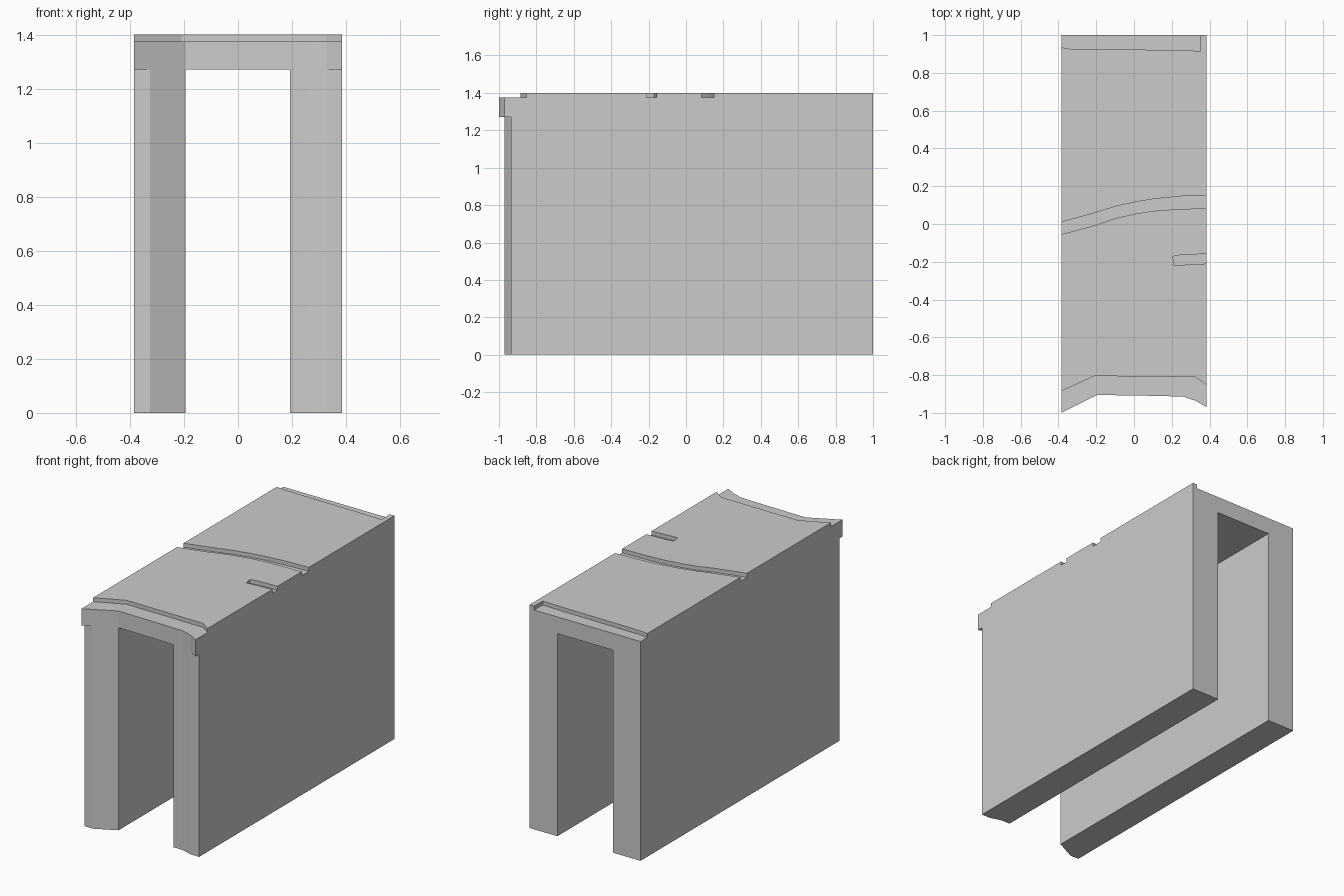
import bpy, bmesh

if "Cube" in bpy.data.objects:
    bpy.data.objects.remove(bpy.data.objects["Cube"])

W = 0.385        # half width
TOP = 1.4        # overall height
FLOOR = 1.375    # floor of the shallow recesses


def prism(name, outline, z0, z1):
    """Vertical prism from a plan outline."""
    bm = bmesh.new()
    face = bm.faces.new([bm.verts.new((x, y, z0)) for x, y in outline])
    ext = bmesh.ops.extrude_face_region(bm, geom=[face])
    for v in ext["geom"]:
        if isinstance(v, bmesh.types.BMVert):
            v.co.z = z1
    bmesh.ops.recalc_face_normals(bm, faces=bm.faces)
    mesh = bpy.data.meshes.new(name)
    bm.to_mesh(mesh)
    bm.free()
    obj = bpy.data.objects.new(name, mesh)
    bpy.context.collection.objects.link(obj)
    return obj


def rect(x0, x1, y0, y1):
    return [(x0, y0), (x1, y0), (x1, y1), (x0, y1)]


def cut(target, name, outline, z0, z1):
    """Subtract a prism from the target, then discard the cutter."""
    cutter = prism(name, outline, z0, z1)
    cutter.hide_render = True
    mod = target.modifiers.new(name, 'BOOLEAN')
    mod.operation = 'DIFFERENCE'
    mod.solver = 'EXACT'
    mod.object = cutter
    bpy.context.view_layer.objects.active = target
    bpy.ops.object.modifier_apply(modifier=mod.name)
    bpy.data.objects.remove(cutter)


# Main block with the irregular front edge
front = [(-W, -1), (-0.195, -0.905), (0.12, -0.91), (0.26, -0.914),
         (0.325, -0.935), (W, -0.97)]
block = prism("channel_block", front + [(W, 1), (-W, 1)], 0, TOP)

# Passage between the two legs
cut(block, "passage", rect(-0.195, 0.192, -1.2, 1.2), -0.1, 1.27)

# Leg corners set back below the overhanging lip
cut(block, "left_corner", rect(-0.5, -0.2, -1.2, -0.97), -0.1, 1.27)
cut(block, "right_corner", rect(0.2, 0.5, -1.2, -0.935), -0.1, 1.27)

# Front step along the lip
step = [(-0.5, -0.938), (-W, -0.885), (-0.21, -0.805), (0.15, -0.808),
        (0.325, -0.81), (W, -0.852), (0.5, -0.925)]
cut(block, "front_step", step + [(0.5, -1.2), (-0.5, -1.2)], FLOOR, 1.5)

# Rear recess, closed at the right end
cut(block, "rear_recess", [(-0.5, 0.96), (-W, 0.935), (-0.34, 0.927), (0.2, 0.921),
                           (0.352, 0.916), (0.357, 1.2), (-0.5, 1.2)], FLOOR, 1.5)

# Curved groove across the top
low = [(-0.5, -0.087), (-W, -0.055), (-0.2, -0.005), (-0.1, 0.03), (0, 0.053),
       (0.1, 0.069), (0.25, 0.08), (W, 0.082), (0.5, 0.082)]
high = [(-0.5, -0.02), (-W, 0.01), (-0.22, 0.055), (-0.1, 0.092), (0, 0.115),
        (0.1, 0.132), (0.25, 0.147), (W, 0.151), (0.5, 0.152)]
cut(block, "curved_groove", low + high[::-1], FLOOR, 1.5)

# Short slot at the right edge
cut(block, "short_slot", [(0.205, -0.172), (0.213, -0.221), (0.29, -0.214), (W, -0.21),
                          (0.5, -0.208), (0.5, -0.157), (W, -0.158), (0.25, -0.164)],
    FLOOR, 1.5)
